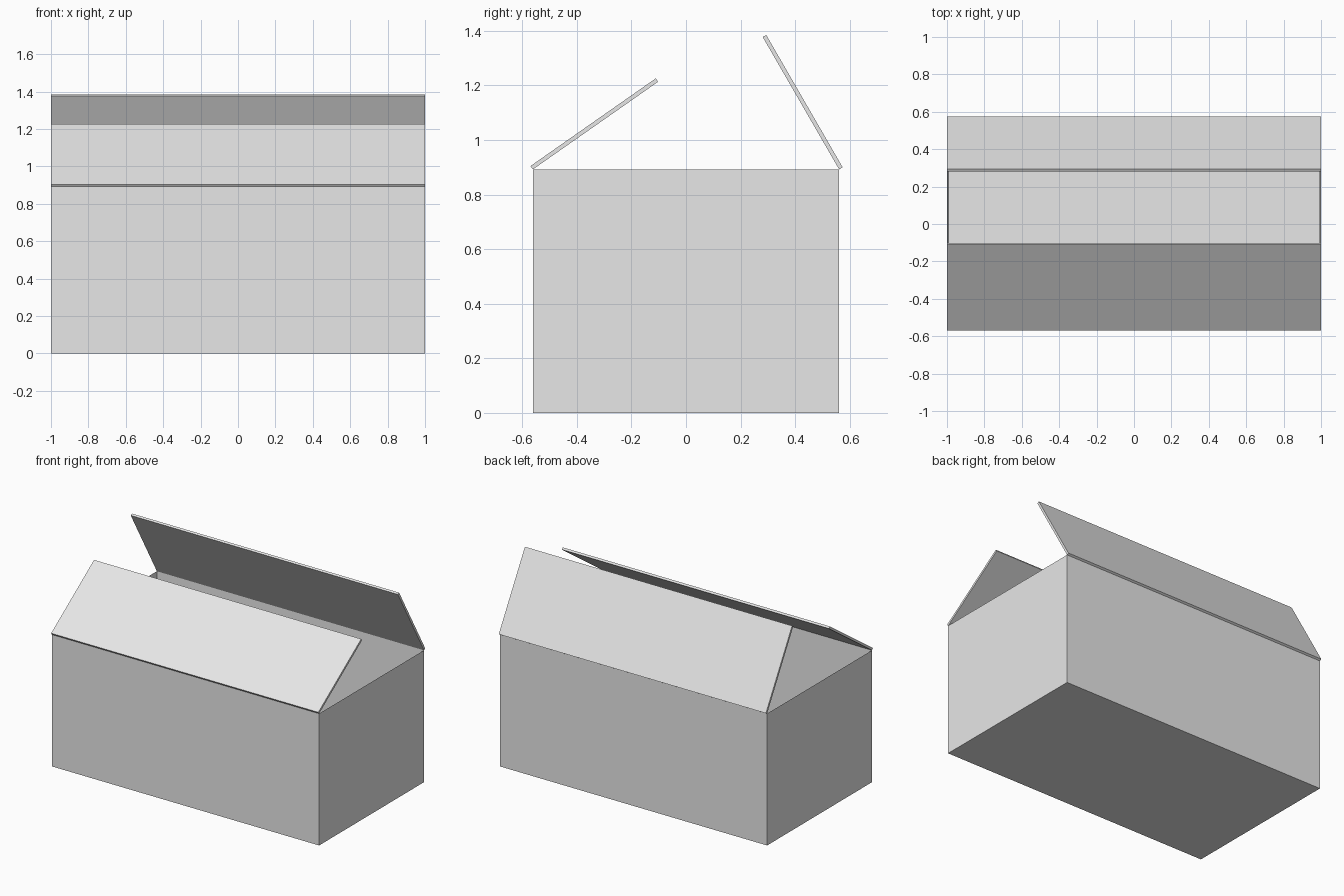
import bpy
import bmesh
import math
from mathutils import Matrix, Vector

cube = bpy.data.objects.get("Cube")
if cube:
    bpy.data.objects.remove(cube, do_unlink=True)

LENGTH, DEPTH, HEIGHT = 2.0, 1.122, 0.892
BOARD = 0.015
FLAP = 0.56

grey = bpy.data.materials.new("plain grey")
grey.use_nodes = True
grey.diffuse_color = (0.8, 0.8, 0.8, 1)
grey.node_tree.nodes["Principled BSDF"].inputs["Base Color"].default_value = (0.8, 0.8, 0.8, 1)


def add_object(name, bm):
    bmesh.ops.recalc_face_normals(bm, faces=bm.faces[:])
    mesh = bpy.data.meshes.new(name)
    bm.to_mesh(mesh)
    bm.free()
    mesh.materials.append(grey)
    obj = bpy.data.objects.new(name, mesh)
    bpy.context.collection.objects.link(obj)
    return obj


def block(size, centre):
    bm = bmesh.new()
    bmesh.ops.create_cube(bm, size=1)
    bmesh.ops.scale(bm, vec=size, verts=bm.verts[:])
    bmesh.ops.translate(bm, vec=centre, verts=bm.verts[:])
    return bm


# Open carton: inset the top face and push it down to the floor
bm = block((LENGTH, DEPTH, HEIGHT), (0, 0, HEIGHT / 2))
top = max(bm.faces, key=lambda f: f.calc_center_median().z)
bmesh.ops.inset_region(bm, faces=[top], thickness=BOARD)
bmesh.ops.translate(bm, vec=Vector((0, 0, BOARD - HEIGHT)), verts=top.verts[:])
add_object("carton_body", bm)


# Lid flaps: hinged on the rim, tilted inwards by their opening angle
def add_flap(name, side, angle):
    bm = block((LENGTH, FLAP, BOARD), (0, FLAP / 2, BOARD / 2))
    bmesh.ops.rotate(bm, cent=(0, 0, 0), verts=bm.verts[:],
                     matrix=Matrix.Rotation(math.radians(angle), 3, 'X'))
    bmesh.ops.translate(bm, vec=(0, -DEPTH / 2, HEIGHT), verts=bm.verts[:])
    if side == "back":
        bmesh.ops.rotate(bm, cent=(0, 0, 0), verts=bm.verts[:],
                         matrix=Matrix.Rotation(math.pi, 3, 'Z'))
    add_object(name, bm)


add_flap("front_flap", "front", 35)
add_flap("back_flap", "back", 60)
